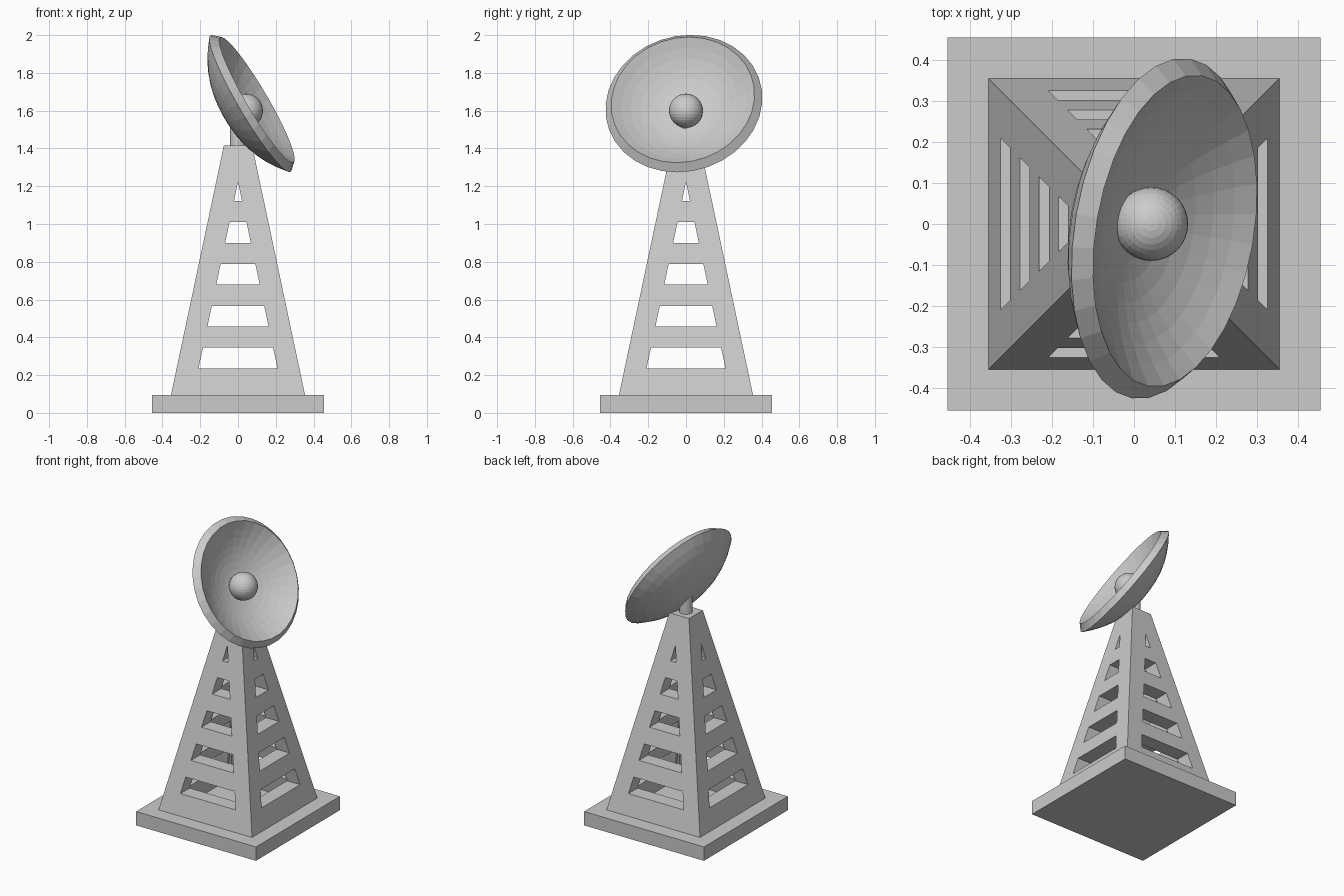
import bpy, bmesh, math
from mathutils import Vector, Matrix

if "Cube" in bpy.data.objects:
    bpy.data.objects.remove(bpy.data.objects["Cube"])

grey = bpy.data.materials.new("light grey")
grey.diffuse_color = (0.6, 0.6, 0.6, 1)
grey.use_nodes = True
grey.node_tree.nodes["Principled BSDF"].inputs["Base Color"].default_value = grey.diffuse_color


def finish(name, bm):
    bmesh.ops.recalc_face_normals(bm, faces=bm.faces[:])
    me = bpy.data.meshes.new(name)
    bm.to_mesh(me)
    bm.free()
    me.materials.append(grey)
    ob = bpy.data.objects.new(name, me)
    bpy.context.collection.objects.link(ob)
    return ob


def loft(bm, a, b):
    """Closed prism between two matching four-point loops."""
    va = [bm.verts.new(p) for p in a]
    vb = [bm.verts.new(p) for p in b]
    bm.faces.new(va)
    bm.faces.new(vb)
    for i in range(4):
        j = (i + 1) % 4
        bm.faces.new((va[i], va[j], vb[j], vb[i]))


def square(h, z):
    return [(-h, -h, z), (h, -h, z), (h, h, z), (-h, h, z)]


def frustum(name, h0, z0, h1, z1):
    bm = bmesh.new()
    loft(bm, square(h0, z0), square(h1, z1))
    return finish(name, bm)


# base slab
frustum("base_slab", 0.455, 0, 0.455, 0.095)

# tapered tower, hollowed and pierced by five rows of openings
Z0, Z1, H0, H1 = 0.094, 1.415, 0.355, 0.075
slope = (H0 - H1) / (Z1 - Z0)
tower = frustum("tower", H0, Z0, H1, Z1)


def half(z, inset):
    return max(0.001, H0 - slope * (z - Z0) - inset)


def window_cutter(name, turn):
    bm = bmesh.new()
    for i in range(5):
        lo = 0.234 + i * 0.2222
        hi = min(lo + 0.111, 1.222)
        a, b = half(lo, 0.116), half(hi, 0.116)
        pts = [(-a, lo), (a, lo), (b, hi), (-b, hi)]
        loft(bm, [(x, -0.6, z) for x, z in pts], [(x, 0.6, z) for x, z in pts])
    bmesh.ops.rotate(bm, verts=bm.verts[:], matrix=Matrix.Rotation(turn, 3, 'Z'))
    return finish(name, bm)


cutters = [frustum("hollow_cutter", half(0.05, 0.1), 0.05, half(1.28, 0.1), 1.28),
           window_cutter("front_window_cutter", 0),
           window_cutter("side_window_cutter", math.pi / 2)]
for c in cutters:
    m = tower.modifiers.new(c.name, 'BOOLEAN')
    m.operation = 'DIFFERENCE'
    m.solver = 'EXACT'
    m.object = c
    c.hide_render = True
dg = bpy.context.evaluated_depsgraph_get()
carved = bpy.data.meshes.new_from_object(tower.evaluated_get(dg))
tower.modifiers.clear()
tower.data = carved
for c in cutters:
    bpy.data.objects.remove(c)

# mast carrying the dish
bm = bmesh.new()
bmesh.ops.create_cone(bm, cap_ends=True, segments=24, radius1=0.042, radius2=0.042,
                      depth=0.14, matrix=Matrix.Translation((0, 0, 1.47)))
finish("mast", bm)

# receiver ball
bm = bmesh.new()
bmesh.ops.create_uvsphere(bm, u_segments=32, v_segments=16, radius=0.09,
                          matrix=Matrix.Translation((0.042, 0, 1.6)))
finish("receiver_ball", bm)

# dish: revolved shell profile (radius, height along axis), tilted up and turned
N = 8
outer = [(0.42 * i / N, -0.15 * (1 - (i / N) ** 2.4)) for i in range(N + 1)]
inner = [(0.384 * i / N, 0.04 - 0.135 * (1 - (i / N) ** 2.2)) for i in range(N, -1, -1)]
SEG = 32
bm = bmesh.new()
rings = []
for r, s in outer + inner:
    if r < 1e-6:
        rings.append([bm.verts.new((0, 0, s))] * SEG)
    else:
        rings.append([bm.verts.new((r * math.cos(t), r * math.sin(t), s))
                      for t in (2 * math.pi * k / SEG for k in range(SEG))])
for p, q in zip(rings, rings[1:]):
    for k in range(SEG):
        j = (k + 1) % SEG
        quad = list(dict.fromkeys((p[k], p[j], q[j], q[k])))
        bm.faces.new(quad)
axis = Vector((0.854, -0.147, 0.5)).normalized()
turn = axis.to_track_quat('Z', 'Y').to_matrix().to_4x4()
bm.transform(Matrix.Translation((0.066, -0.011, 1.6375)) @ turn)
finish("dish", bm)
